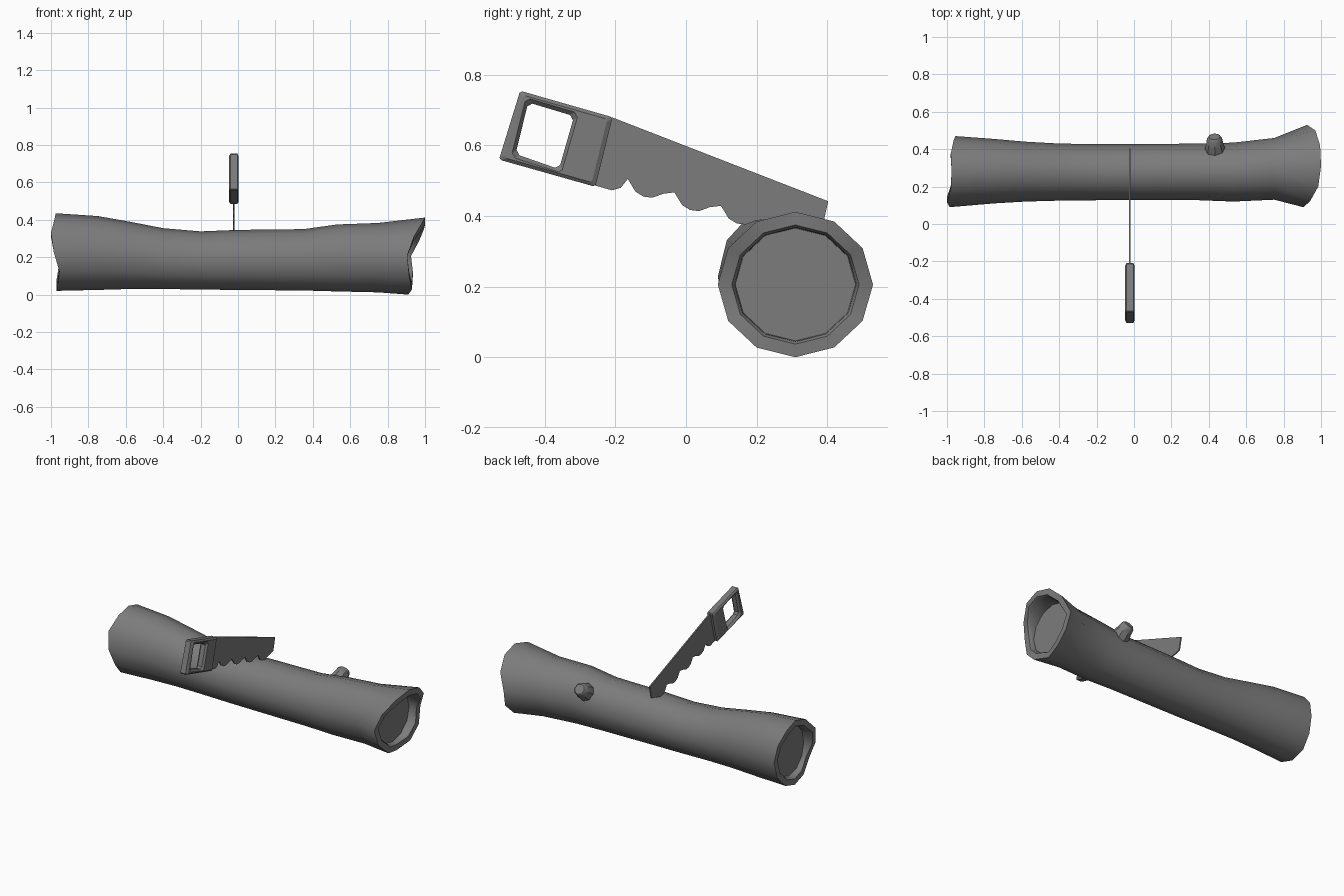
import bpy, bmesh, math
from mathutils import Vector

if "Cube" in bpy.data.objects:
    bpy.data.objects.remove(bpy.data.objects["Cube"])

grey = bpy.data.materials.new("dark grey")
grey.use_nodes = True
grey.diffuse_color = (0.2, 0.2, 0.2, 1)
grey.node_tree.nodes["Principled BSDF"].inputs["Base Color"].default_value = grey.diffuse_color

SIDES = 12
ANGLES = [2 * math.pi * i / SIDES for i in range(SIDES)]


def loft(name, rings, closed=False, smooth=None):
    """Skin a list of equal-length point rings, capping both ends or joining them."""
    bm = bmesh.new()
    loops = [[bm.verts.new(p) for p in ring] for ring in rings]
    pairs = list(zip(loops, loops[1:]))
    if closed:
        pairs.append((loops[-1], loops[0]))
    else:
        bm.faces.new(loops[0])
        bm.faces.new(loops[-1])
    for a, b in pairs:
        for i in range(len(a)):
            j = (i + 1) % len(a)
            bm.faces.new((a[i], a[j], b[j], b[i]))
    bmesh.ops.recalc_face_normals(bm, faces=bm.faces[:])
    mesh = bpy.data.meshes.new(name)
    bm.to_mesh(mesh)
    bm.free()
    mesh.materials.append(grey)
    obj = bpy.data.objects.new(name, mesh)
    bpy.context.collection.objects.link(obj)
    if smooth:
        bpy.ops.object.select_all(action='DESELECT')
        obj.select_set(True)
        bpy.context.view_layer.objects.active = obj
        bpy.ops.object.shade_smooth_by_angle(angle=math.radians(smooth))
    return obj


# Log: each section is x, then y range, then z range
sections = [
    (-0.75, 0.11, 0.455, 0.025, 0.42),
    (-0.58, 0.12, 0.44, 0.03, 0.39),
    (-0.40, 0.125, 0.43, 0.03, 0.355),
    (-0.20, 0.127, 0.427, 0.027, 0.338),
    (0.00, 0.127, 0.427, 0.025, 0.346),
    (0.35, 0.127, 0.43, 0.022, 0.35),
    (0.53, 0.12, 0.435, 0.017, 0.375),
    (0.75, 0.13, 0.46, 0.012, 0.383),
]
left_end = (0.09, 0.47, 0.02, 0.435)
right_end = (0.09, 0.53, 0.0, 0.412)
# Ragged end positions, going from the back over the top to the front
left_cut = [-.955, -.965, -.98, -.975, -.98, -1, -.985, -.955, -.965, -.97, -.97, -.96]
right_cut = [.925, .97, .995, 1, .985, .94, .905, .915, .93, .91, .93, .935]


def section(xs, y0, y1, z0, z1, scale=1):
    ry, rz = (y1 - y0) / 2 * scale, (z1 - z0) / 2 * scale
    return [(x, (y0 + y1) / 2 + ry * math.cos(a), (z0 + z1) / 2 + rz * math.sin(a))
            for x, a in zip(xs, ANGLES)]


def log_end(cut, size, cap_x, inward):
    """Rim, chamfer and recessed flat cap, ordered from outside to inside."""
    return [section(cut, *size),
            section(cut, *size, 0.82),
            section([x + inward * 0.012 for x in cut], *size, 0.785),
            section([cap_x] * SIDES, *size, 0.775)]


rings = log_end(left_cut, left_end, -0.93, 1)[::-1]
rings += [section([s[0]] * SIDES, *s[1:]) for s in sections]
rings += log_end(right_cut, right_end, 0.88, -1)
loft("log", rings, smooth=50)

# Branch stub on the upper back of the log
base, tip = Vector((0.435, 0.36, 0.26)), Vector((0.43, 0.467, 0.33))
axis = (tip - base).normalized()
side = axis.cross(Vector((1, 0, 0))).normalized()
across = axis.cross(side)
stub = []
for t, r in ((0, 0.055), (0.45, 0.053), (0.65, 0.046), (0.92, 0.04), (1, 0.031)):
    centre = base.lerp(tip, t)
    stub.append([centre + r * (side * math.cos(k * math.pi / 4) + across * math.sin(k * math.pi / 4))
                 for k in range(8)])
loft("branch_stub", stub, smooth=40)

# Saw blade: straight back and a row of scooped teeth
SAW_X = -0.022
outline = [(-0.23, 0.675), (-0.21, 0.68), (0.403, 0.442), (0.385, 0.362)]
teeth = []
for n in range(4):
    y, z = -0.165 + 0.132 * n, 0.505 - 0.038 * n
    teeth += [(y + dy, z + dz) for dy, dz in
              ((0, 0), (0.022, -0.036), (0.045, -0.05), (0.07, -0.053), (0.1, -0.042))]
outline += teeth[::-1] + [(-0.185, 0.48), (-0.21, 0.473), (-0.27, 0.49)]
loft("saw_blade", [[(SAW_X + dx, y, z) for y, z in outline] for dx in (-0.004, 0.004)])

# Saw handle: chamfered frame around a four-cornered grip hole
outer = [Vector(p) for p in ((-0.47, 0.755), (-0.208, 0.68), (-0.257, 0.483), (-0.53, 0.56))]
hole = [Vector(p) for p in ((-0.447, 0.722), (-0.317, 0.683), (-0.36, 0.533), (-0.483, 0.576))]


def frame_ring(corners, dx, grow=0.0, chamfer=0.012):
    mid = sum(corners, Vector((0, 0))) / 4
    pts = [p + (p - mid).normalized() * grow for p in corners]
    ring = []
    for i, p in enumerate(pts):
        for q in (pts[i - 1], pts[(i + 1) % 4]):
            c = p + (q - p).normalized() * chamfer
            ring.append((SAW_X + dx, c.x, c.y))
    return ring


HALF = 0.026
loft("saw_handle", [
    frame_ring(outer, -HALF + 0.008, 0, 0.006),
    frame_ring(outer, -HALF, -0.016, 0.006),
    frame_ring(hole, -HALF, 0.015),
    frame_ring(hole, -HALF + 0.012),
    frame_ring(hole, HALF - 0.012),
    frame_ring(hole, HALF, 0.015),
    frame_ring(outer, HALF, -0.016, 0.006),
    frame_ring(outer, HALF - 0.008, 0, 0.006),
], closed=True)
